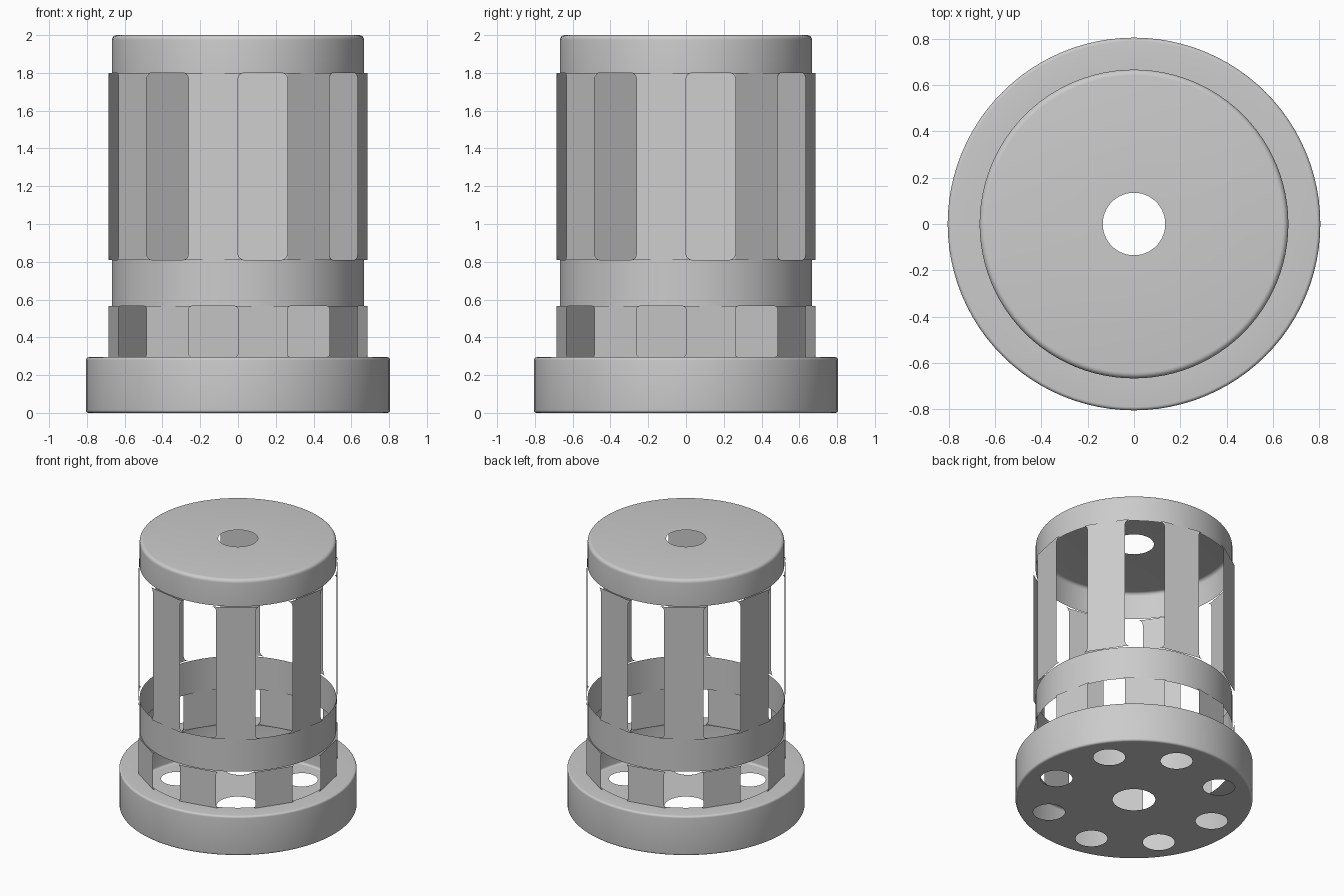
import bpy
import bmesh
from math import sin, cos, pi, radians

if "Cube" in bpy.data.objects:
    bpy.data.objects.remove(bpy.data.objects["Cube"], do_unlink=True)

SEGMENTS = 96
FACETS = 16
FACET_RADIUS = 0.685
SHELL_RADIUS = 0.667

grey = bpy.data.materials.new("plain_grey")
grey.use_nodes = True
colour = (0.6, 0.6, 0.6, 1)
grey.diffuse_color = colour
grey.node_tree.nodes["Principled BSDF"].inputs["Base Color"].default_value = colour


def finish(bm, name, smooth=True):
    """Turn a bmesh into a named object."""
    mesh = bpy.data.meshes.new(name)
    bm.to_mesh(mesh)
    bm.free()
    mesh.materials.append(grey)
    if smooth:
        mesh.shade_smooth()
        mesh.set_sharp_from_angle(angle=radians(40))
    obj = bpy.data.objects.new(name, mesh)
    bpy.context.scene.collection.objects.link(obj)
    return obj


def ring(bm, radius, z, centre=(0, 0), count=SEGMENTS):
    return [bm.verts.new((centre[0] + radius * cos(2 * pi * i / count),
                          centre[1] + radius * sin(2 * pi * i / count), z))
            for i in range(count)]


def lathe(bm, profile):
    """Sweep (radius, height) points around z; upward profiles face outwards."""
    rings = [ring(bm, r, z) for r, z in profile]
    for low, high in zip(rings, rings[1:]):
        for i in range(SEGMENTS):
            j = (i + 1) % SEGMENTS
            bm.faces.new((low[i], low[j], high[j], high[i]))


def rounded(radius, z, size, start, steps=5):
    """Quarter-round profile corner centred on (radius, z)."""
    return [(radius + size * cos(start + pi / 2 * s / steps),
             z + size * sin(start + pi / 2 * s / steps)) for s in range(steps + 1)]


# Hollow base wall with rounded rims and an inward ledge
bm = bmesh.new()
lathe(bm, rounded(0.79, 0.015, 0.015, -pi / 2)
      + rounded(0.79, 0.28, 0.015, 0) + [(SHELL_RADIUS, 0.295)])
finish(bm, "base_wall")

# Base floor with a centre hole and eight drain holes
bm = bmesh.new()
loops = [ring(bm, 0.79, 0), ring(bm, 0.145, 0, count=48)]
for k in range(8):
    a = radians(33.75 + 45 * k)
    loops.append(ring(bm, 0.108, 0, (0.6 * cos(a), 0.6 * sin(a)), 32))
edges = [bm.edges.new((loop[i - 1], loop[i])) for loop in loops for i in range(len(loop))]
bmesh.ops.triangle_fill(bm, use_beauty=True, edges=edges, normal=(0, 0, -1))
for face in bm.faces:
    face.normal_update()
    if face.normal.z > 0:
        face.normal_flip()
finish(bm, "base_floor", smooth=False)

# Middle band
bm = bmesh.new()
lathe(bm, [(SHELL_RADIUS, 0.565), (SHELL_RADIUS, 0.81)])
finish(bm, "middle_band")

# Cap with rounded shoulder and centre hole
bm = bmesh.new()
lathe(bm, [(SHELL_RADIUS, 1.8)] + rounded(SHELL_RADIUS - 0.025, 1.975, 0.025, 0)
      + [(0.135, 2)])
finish(bm, "cap")


def facet_point(k, u, z):
    """Point at fraction u across flat facet k."""
    a, b = 2 * pi * k / FACETS, 2 * pi * (k + 1) / FACETS
    return (FACET_RADIUS * ((1 - u) * cos(a) + u * cos(b)),
            FACET_RADIUS * ((1 - u) * sin(a) + u * sin(b)), z)


def slats(name, first, z0, z1, fillet):
    """Flat slats on every second facet, flared where they meet the bands."""
    bm = bmesh.new()
    width = fillet / (2 * FACET_RADIUS * sin(pi / FACETS))
    for k in range(first, FACETS, 2):
        corners = [(0, z0), (1, z0), (1, z1), (0, z1)]
        bm.faces.new([bm.verts.new(facet_point(k, u, z)) for u, z in corners])
        for side in (1, -1):
            for end, up in ((z0, 1), (z1, -1)):
                outline = [(0, end)]
                for s in range(6):
                    t = pi / 2 * s / 5
                    outline.append((width * (1 - sin(t)), end + up * fillet * (1 - cos(t))))
                if side * up < 0:
                    outline.reverse()
                bm.faces.new([bm.verts.new(facet_point(k + side, u if side > 0 else 1 - u, z))
                              for u, z in outline])
    bmesh.ops.remove_doubles(bm, verts=bm.verts, dist=0.0001)
    finish(bm, name, smooth=False)


# Two staggered rows of slats
slats("upper_slats", 1, 0.81, 1.8, 0.035)
slats("lower_slats", 0, 0.295, 0.565, 0.02)
